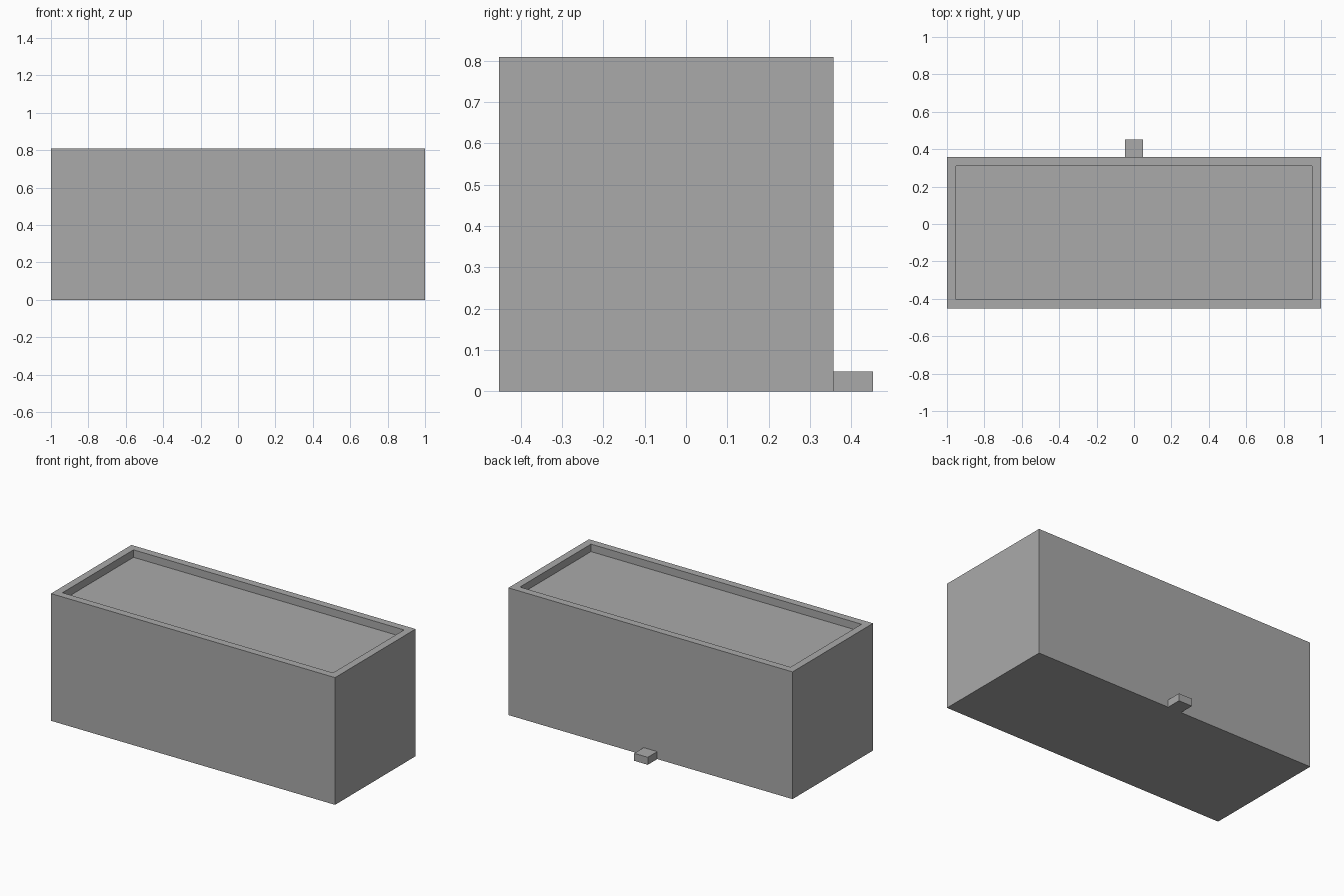
import bpy
import bmesh
from mathutils import Matrix, Vector

default = bpy.data.objects.get("Cube")
if default:
    bpy.data.objects.remove(default, do_unlink=True)

UNIT = 1 / 21          # wall thickness; every size is a multiple of it
LENGTH, WIDTH, HEIGHT = 42 * UNIT, 17 * UNIT, 17 * UNIT
TAB = 2 * UNIT
BACK = (WIDTH + TAB) / 2 - TAB

grey = bpy.data.materials.new("plain grey")
grey.use_nodes = True
grey.diffuse_color = (0.4, 0.4, 0.4, 1)
grey.node_tree.nodes["Principled BSDF"].inputs["Base Color"].default_value = (0.4, 0.4, 0.4, 1)


def box(bm, size, base_centre):
    """Add a box standing on base_centre."""
    centre = Vector(base_centre) + Vector((0, 0, size[2] / 2))
    matrix = Matrix.Translation(centre) @ Matrix.Diagonal((*size, 1))
    bmesh.ops.create_cube(bm, size=1, matrix=matrix)


def finish(bm, name):
    mesh = bpy.data.meshes.new(name)
    bm.normal_update()
    bm.to_mesh(mesh)
    bm.free()
    mesh.materials.append(grey)
    obj = bpy.data.objects.new(name, mesh)
    bpy.context.collection.objects.link(obj)


# Block with a shallow tray sunk into its top
bm = bmesh.new()
box(bm, (LENGTH, WIDTH, HEIGHT), (0, BACK - WIDTH / 2, 0))
bm.normal_update()
top = max(bm.faces, key=lambda f: f.calc_center_median().z)
bmesh.ops.inset_region(bm, faces=[top], thickness=UNIT, use_even_offset=True)
floor = bmesh.ops.extrude_discrete_faces(bm, faces=[top])["faces"][0]
bmesh.ops.translate(bm, verts=floor.verts, vec=(0, 0, -UNIT))
finish(bm, "block_with_tray")

# Small tab at the foot of the back wall, open where it meets the wall
bm = bmesh.new()
box(bm, (TAB, TAB, UNIT), (0, BACK + TAB / 2, 0))
joint = min(bm.faces, key=lambda f: f.calc_center_median().y)
bmesh.ops.delete(bm, geom=[joint], context="FACES_ONLY")
finish(bm, "back_tab")
